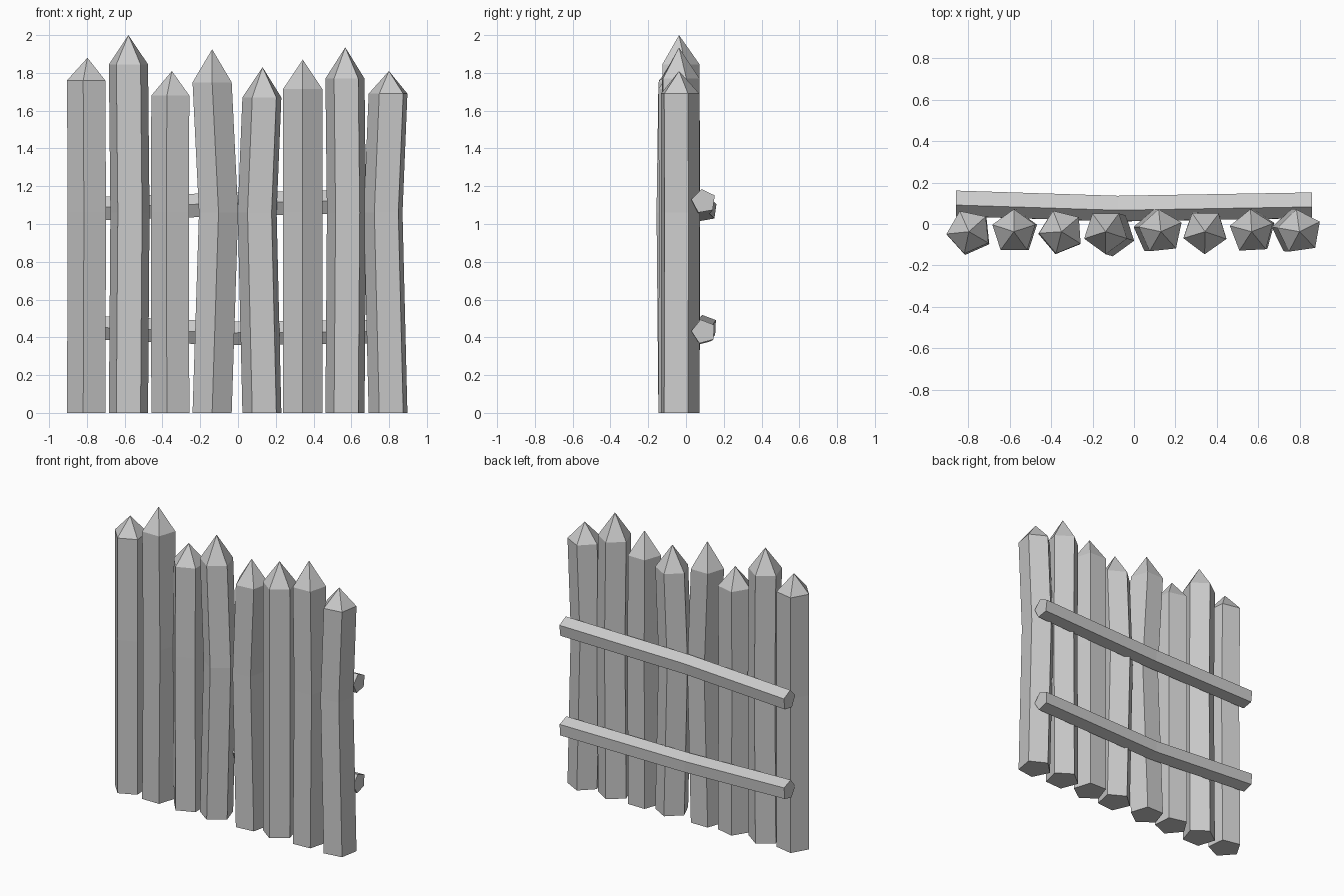
import bpy, bmesh
from math import cos, sin, radians
from mathutils import Vector

if "Cube" in bpy.data.objects:
    bpy.data.objects.remove(bpy.data.objects["Cube"])

SIDES = 5


def tube(name, centres, radius, turn, u, v, tip=None):
    """Five-sided log through the centre points, with an optional pointed end."""
    bm = bmesh.new()
    rings = []
    for c in centres:
        ring = []
        for i in range(SIDES):
            a = radians(turn + i * 360 / SIDES)
            ring.append(bm.verts.new(Vector(c) + radius * (cos(a) * u + sin(a) * v)))
        rings.append(ring)
    for lo, hi in zip(rings, rings[1:]):
        for i in range(SIDES):
            j = (i + 1) % SIDES
            bm.faces.new((lo[i], lo[j], hi[j], hi[i]))
    bm.faces.new(rings[0])
    if tip:
        apex = bm.verts.new(tip)
        for i in range(SIDES):
            bm.faces.new((rings[-1][i], rings[-1][(i + 1) % SIDES], apex))
    else:
        bm.faces.new(rings[-1])
    bmesh.ops.recalc_face_normals(bm, faces=bm.faces)
    mesh = bpy.data.meshes.new(name)
    bm.to_mesh(mesh)
    bm.free()
    obj = bpy.data.objects.new(name, mesh)
    bpy.context.collection.objects.link(obj)


X, Y, Z = Vector((1, 0, 0)), Vector((0, 1, 0)), Vector((0, 0, 1))

# Upright stakes: x, sideways bend, forward bend, shoulder height, tip height, turn
stakes = [
    (-0.797, 0.004, -0.006, 1.76, 1.88, -102),
    (-0.580, 0.008, 0.000, 1.845, 2.00, 90),
    (-0.350, -0.003, -0.003, 1.68, 1.81, -104),
    (-0.137, 0.034, -0.010, 1.75, 1.925, -90),
    (0.130, -0.025, 0.000, 1.67, 1.83, -120),
    (0.343, 0.000, 0.003, 1.715, 1.87, -91),
    (0.568, 0.008, 0.003, 1.77, 1.935, 93),
    (0.799, -0.026, 0.002, 1.69, 1.81, -118),
]
for n, (x, bx, by, shoulder, top, turn) in enumerate(stakes, 1):
    y = -0.037
    tube(f"stake_{n}", [(x, y, 0), (x + bx, y + by, 1.06), (x, y, shoulder)],
         0.109, turn, X, Y, tip=(x, y, top))

# Two slightly bent cross rails on the back
for name, heights, turn in (("upper_rail", (1.075, 1.10, 1.12), 100),
                            ("lower_rail", (0.455, 0.42, 0.43), 105)):
    points = zip((-0.86, -0.08, 0.86), (0.103, 0.078, 0.094), heights)
    tube(name, list(points), 0.066, turn, Y, Z)
